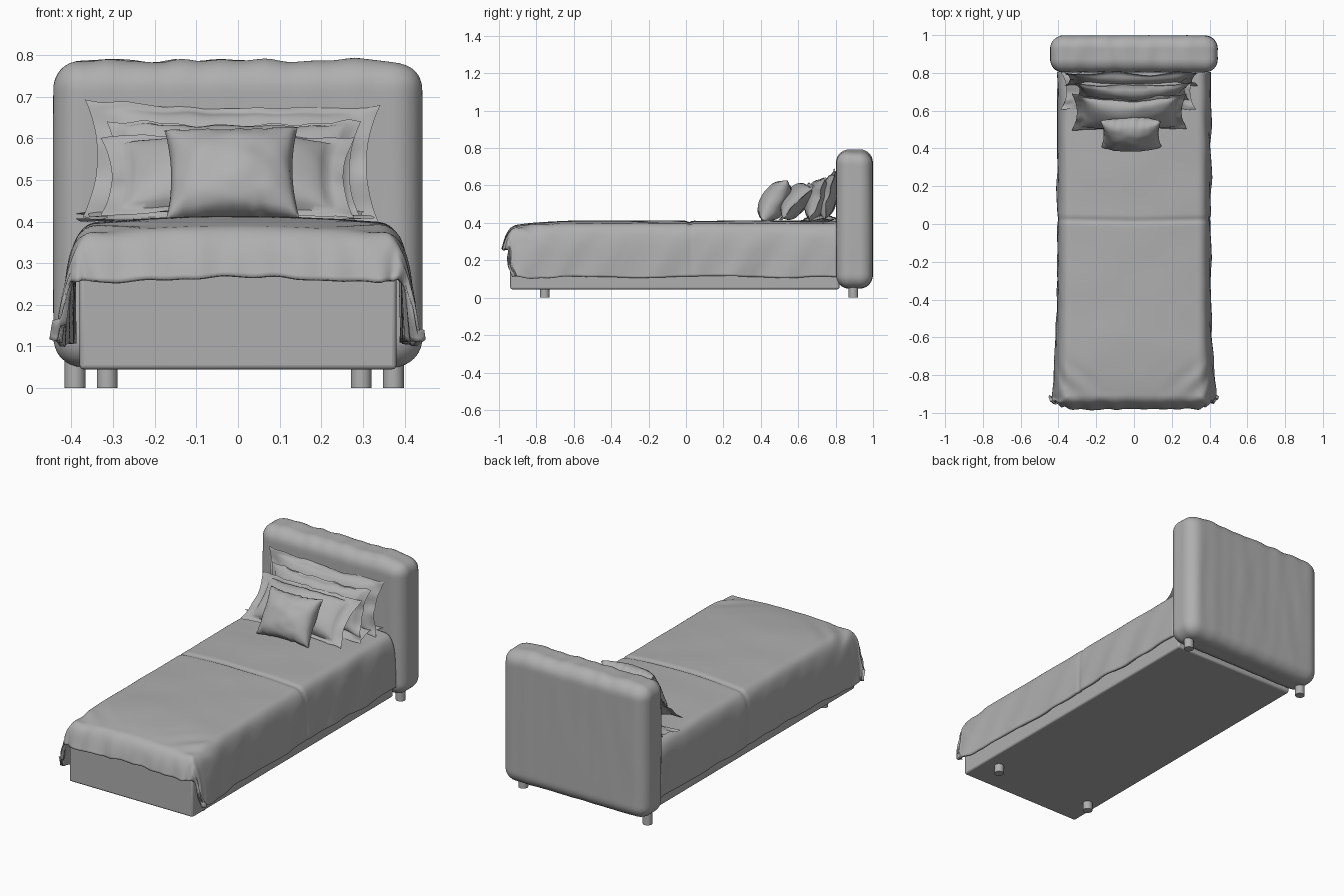
import bpy, bmesh, math
from math import exp, sin, cos, radians
from mathutils import Vector, Matrix, noise

if "Cube" in bpy.data.objects:
    bpy.data.objects.remove(bpy.data.objects["Cube"])

grey = bpy.data.materials.new("grey_fabric")
grey.diffuse_color = (0.43, 0.43, 0.43, 1)
grey.use_nodes = True
grey.node_tree.nodes["Principled BSDF"].inputs["Base Color"].default_value = grey.diffuse_color


def finish(name, bm, angle=50):
    me = bpy.data.meshes.new(name)
    bm.to_mesh(me)
    bm.free()
    ob = bpy.data.objects.new(name, me)
    bpy.context.collection.objects.link(ob)
    me.materials.append(grey)
    bpy.ops.object.select_all(action='DESELECT')
    ob.select_set(True)
    bpy.context.view_layer.objects.active = ob
    bpy.ops.object.shade_smooth_by_angle(angle=radians(angle))
    return ob


def grid(bm, n, m, fn, flip=False):
    """Sheet of n x m quads, fn(u, v) with u, v in -1..1."""
    vs = [[bm.verts.new(fn(2 * i / n - 1, 2 * j / m - 1)) for j in range(m + 1)]
          for i in range(n + 1)]
    for i in range(n):
        for j in range(m):
            q = [vs[i][j], vs[i + 1][j], vs[i + 1][j + 1], vs[i][j + 1]]
            bm.faces.new(q[::-1] if flip else q)


def soft_box(name, lo, hi, r, cuts, wobble):
    """Box with fully rounded edges and a gently scalloped top."""
    lo, hi = Vector(lo), Vector(hi)
    mid, half = (lo + hi) / 2, (hi - lo) / 2
    bm = bmesh.new()
    bmesh.ops.create_cube(bm, size=2)
    bmesh.ops.subdivide_edges(bm, edges=bm.edges[:], cuts=cuts, use_grid_fill=True)
    for v in bm.verts:
        p = Vector([v.co[k] * half[k] for k in range(3)])
        core = Vector([max(-half[k] + r, min(half[k] - r, p[k])) for k in range(3)])
        d = (p - core).normalized()
        p = mid + core + d * r
        n = noise.noise(Vector((p.x * 16, p.y * 5, p.z * 3)))
        v.co = p + d * wobble * (0.2 + 0.8 * max(0, d.z)) * n
    return finish(name, bm)


def pillow(name, w, h, t, loc, tilt, turn=0, flange=1.0, bend=0, seed=0, roll=0):
    """Stuffed cushion: pinched outline, optional flat flange border."""
    rot = (Matrix.Translation(loc) @ Matrix.Rotation(radians(turn), 4, 'Z')
           @ Matrix.Rotation(radians(-tilt), 4, 'X') @ Matrix.Rotation(radians(roll), 4, 'Y'))
    bm = bmesh.new()

    def side(s):
        def fn(u, v):
            a, b = min(1, abs(u) / flange), min(1, abs(v) / flange)
            puff = ((1 - a ** 2.4) * (1 - b ** 2.4)) ** 0.5
            edge = max(abs(u), abs(v))
            x = w / 2 * u * (1 - 0.09 * (1 - v * v) * abs(u))
            z = h / 2 * v * (1 - 0.10 * (1 - u * u) * abs(v))
            wr = noise.noise(Vector((u * 2 + seed, v * 2, seed * 1.7)))
            y = s * (t / 2 * puff * (1 + 0.12 * wr) + 0.002 * (edge < 1))
            y += 0.016 * edge ** 3 * wr - bend * (1 - abs(u)) * (v + 1) / 2
            z += 0.010 * edge ** 3 * noise.noise(Vector((u * 5, seed, v)))
            return rot @ Vector((x, y, z))
        return fn
    grid(bm, 40, 40, side(-1))
    grid(bm, 40, 40, side(1), True)
    bmesh.ops.remove_doubles(bm, verts=bm.verts[:], dist=0.0005)
    return finish(name, bm, 60)


# Bed base
bpy.ops.mesh.primitive_cube_add(size=1, location=(0, -0.06, 0.1725))
base = bpy.context.object
base.name = "bed_base"
base.scale = (0.76, 1.76, 0.255)
base.data.materials.append(grey)
bpy.ops.object.transform_apply(location=False, rotation=False, scale=True)
bev = base.modifiers.new("bevel", 'BEVEL')
bev.width, bev.segments = 0.01, 3
bpy.ops.object.shade_smooth_by_angle(angle=radians(40))

# Headboard
soft_box("headboard", (-0.443, 0.803, 0.05), (0.443, 0.998, 0.787), 0.07, 48, 0.010)

# Legs
for nm, x, y, top in (("front_leg", 0.305, -0.755, 0.05), ("back_leg", 0.382, 0.895, 0.07)):
    for s in (-1, 1):
        bpy.ops.mesh.primitive_cylinder_add(vertices=32, radius=0.025, depth=top,
                                            location=(s * x - 0.009, y, top / 2))
        bpy.context.object.name = nm
        bpy.context.object.data.materials.append(grey)
        bpy.ops.object.shade_smooth_by_angle(angle=radians(40))


# Blanket draped over both sides and the foot end
def drape(u, v):
    s, tt = 0.695 * u, -1.10 + (v + 1) / 2 * 1.905
    a, b = max(0, abs(s) - 0.33), max(0, -0.89 - tt)
    sg = 1 if s > 0 else -1
    c = (a ** 5 + b ** 5) ** 0.2
    ka, kb = a / 0.365, b / 0.21
    front = max(0, min(1, (-0.45 - tt) / 0.45))
    x = min(abs(s), 0.33) + 0.078 * (1 - exp(-a / 0.075))
    y = max(tt, -0.89) - 0.08 * (1 - exp(-b / 0.08)) - 0.018 * kb ** 2
    z = 0.412 - (c - 0.078 * (1 - exp(-c / 0.078)))
    # crowned top sloping down towards the foot
    z -= 0.014 * (min(abs(s), 0.33) / 0.33) ** 2
    z -= 0.022 * max(0, min(1, (-0.6 - tt) / 0.3)) ** 2 * (1 - 0.7 * max(ka, kb))
    # rounded, flared and pleated foot corners
    x += 0.026 * ka * front + 0.010 * ka * kb * sin(60 * b + 4 * sg)
    y += 0.055 * ka * kb + 0.012 * kb * ka * sin(40 * a)
    x -= 0.025 * min(1, 4 * ka) * kb * (1 - ka)
    z += 0.02 * ka * kb
    # soft folds, hem waviness and the crease across the middle
    n1 = noise.noise(Vector((s * 4, tt * 5, 2)))
    n2 = noise.noise(Vector((s * 14, tt * 6, 7)))
    x += 0.010 * ka * noise.noise(Vector((tt * 7 + s * 4, sg * 5, 1)))
    y -= 0.010 * kb * noise.noise(Vector((s * 16, 3, b * 6)))
    z += 0.003 * n1 + 0.010 * max(ka, kb) * n2
    crease = exp(-((tt - 0.015 - 0.02 * abs(s)) / 0.012) ** 2)
    z -= 0.008 * crease * (1 - ka)
    x -= 0.006 * crease * ka
    # foot wrinkles running inward from the corners
    edge = exp(-((tt + 0.84) / 0.09) ** 2) * min(1, abs(s) / 0.33) ** 3
    z += 0.005 * edge * sin(40 * (abs(s) - tt))
    return Vector((sg * x, max(y, -0.995), z))


bm = bmesh.new()
grid(bm, 120, 170, drape)
blanket = finish("blanket", bm, 60)
sol = blanket.modifiers.new("thickness", 'SOLIDIFY')
sol.thickness, sol.offset = 0.012, -1

# Pillows from the headboard forwards
pillow("flat_pillow", 0.72, 0.20, 0.05, (-0.03, 0.705, 0.415), 84, 0, 0.85, 0, 9)
pillow("rear_pillow", 0.71, 0.29, 0.09, (-0.015, 0.765, 0.545), 13, 0, 0.86, 0, 3, roll=1)
pillow("second_pillow", 0.61, 0.25, 0.11, (-0.01, 0.705, 0.522), 20, 0, 0.95, 0.02, 5)
pillow("middle_pillow", 0.61, 0.27, 0.12, (-0.025, 0.595, 0.505), 46, 0, 0.84, 0.035, 11)
pillow("front_cushion", 0.32, 0.255, 0.14, (-0.015, 0.475, 0.515), 33, 0, 1.0, 0, 14, roll=-1)
